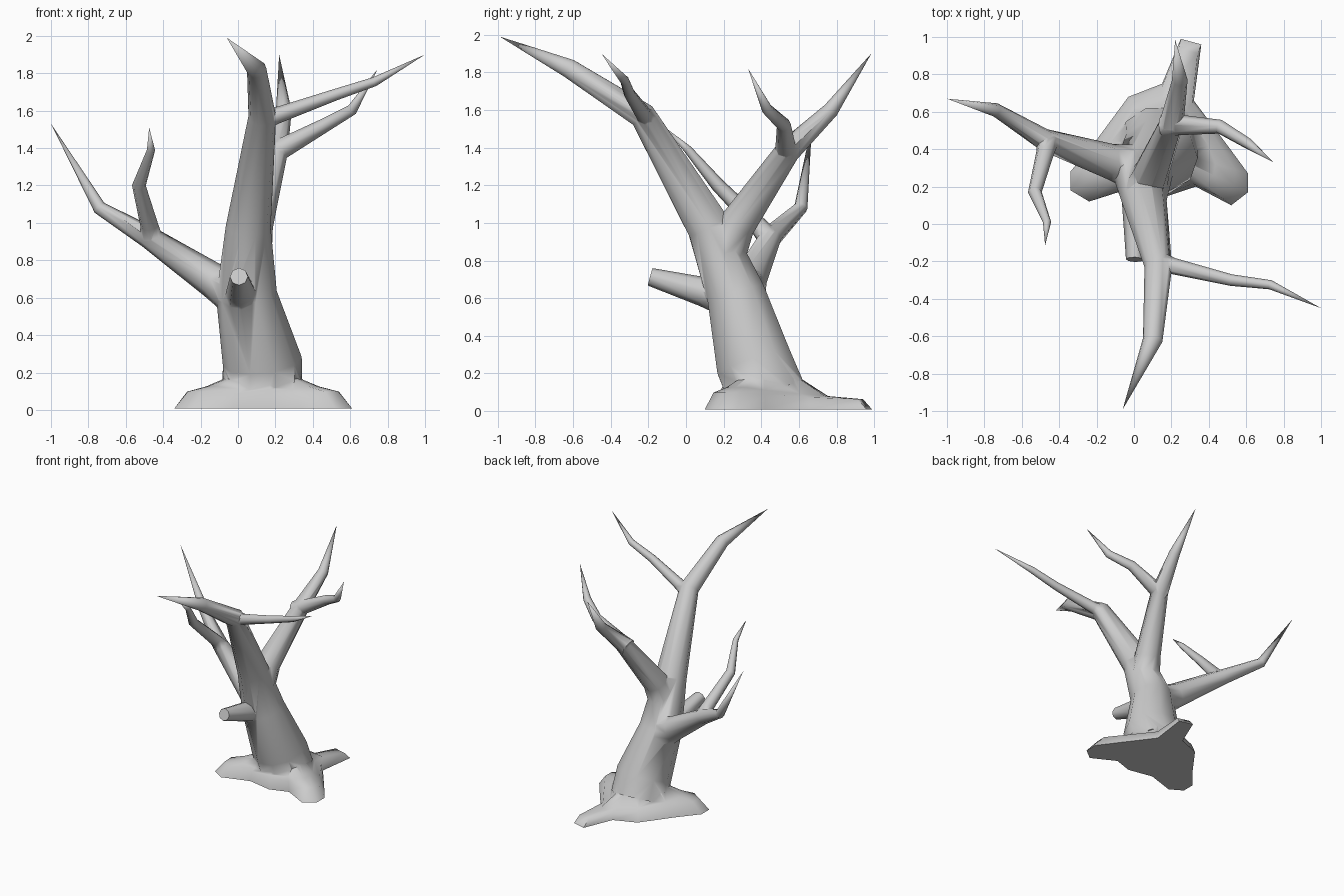
import bpy, math
from mathutils import Vector

if "Cube" in bpy.data.objects:
    bpy.data.objects.remove(bpy.data.objects["Cube"])


def make_object(name, verts, faces):
    mesh = bpy.data.meshes.new(name)
    mesh.from_pydata(verts, [], faces)
    mesh.update()
    obj = bpy.data.objects.new(name, mesh)
    bpy.context.collection.objects.link(obj)
    return obj


def limb(name, path, sides=8):
    """Closed tapered tube through (x, y, z, radius); radius 0 is a point."""
    pts = [Vector(p[:3]) for p in path]
    verts, faces = [], [tuple(reversed(range(sides)))]
    ref = None
    for i, p in enumerate(pts):
        r, base = path[i][3], (i - 1) * sides
        if r == 0:
            verts.append(p)
            faces += [(base + k, base + (k + 1) % sides, i * sides) for k in range(sides)]
            return make_object(name, verts, faces)
        t = Vector()
        if i > 0:
            t += (p - pts[i - 1]).normalized()
        if i < len(pts) - 1:
            t += (pts[i + 1] - p).normalized()
        t.normalize()
        if ref is None:
            ref = Vector((1, 0, 0)) if abs(t.x) < 0.7 else Vector((0, 1, 0))
        ref = u = (ref - t * ref.dot(t)).normalized()   # carry the frame along
        v = t.cross(u)
        for k in range(sides):
            a = 2 * math.pi * k / sides
            verts.append(p + r * (math.cos(a) * u + math.sin(a) * v))
        if i > 0:
            faces += [(base + k, base + (k + 1) % sides,
                       base + sides + (k + 1) % sides, base + sides + k)
                      for k in range(sides)]
    faces.append(tuple(range((len(pts) - 1) * sides, len(pts) * sides)))
    return make_object(name, verts, faces)


# Trunk leaning forward and running out into the front bough
tree = limb("tree", [(0.13, 0.43, 0.09, 0.215), (0.13, 0.36, 0.26, 0.212),
                     (0.045, 0.265, 0.62, 0.163), (0.055, 0.12, 0.98, 0.12),
                     (0.13, -0.23, 1.57, 0.074), (0.10, -0.62, 1.82, 0.053),
                     (-0.06, -0.99, 1.99, 0)], sides=10)

# Boughs, each with its side branch, and the broken front stub
parts = [
    limb("back_bough", [(0.06, 0.19, 0.80, 0.12), (0.09, 0.27, 0.99, 0.098),
                        (0.20, 0.54, 1.38, 0.066), (0.245, 0.77, 1.6, 0.042),
                        (0.22, 0.985, 1.9, 0)]),
    limb("back_side_branch", [(0.16, 0.53, 1.36, 0.065), (0.24, 0.53, 1.40, 0.055),
                              (0.46, 0.52, 1.52, 0.038),
                              (0.61, 0.43, 1.605, 0.03), (0.745, 0.33, 1.82, 0)]),
    limb("left_bough", [(0.05, 0.29, 0.585, 0.135), (-0.13, 0.335, 0.69, 0.095),
                        (-0.48, 0.45, 0.925, 0.06), (-0.74, 0.61, 1.08, 0.037),
                        (-1.0, 0.67, 1.53, 0)]),
    limb("left_side_branch", [(-0.46, 0.44, 0.92, 0.058), (-0.475, 0.38, 0.99, 0.048),
                              (-0.53, 0.17, 1.2, 0.037),
                              (-0.465, 0.01, 1.39, 0.022), (-0.475, -0.115, 1.51, 0)]),
    limb("front_side_branch", [(0.13, -0.2, 1.55, 0.055), (0.21, -0.225, 1.575, 0.044),
                               (0.52, -0.30, 1.685, 0.031), (0.73, -0.325, 1.755, 0.025),
                               (1.0, -0.45, 1.9, 0)]),
    limb("front_stub", [(0.02, 0.24, 0.585, 0.095), (0.015, 0.09, 0.635, 0.078),
                        (0.005, -0.19, 0.713, 0.048)]),
]

# Root flare: ground outline (x, y, shoulder height) blended up into the trunk
outline = [(0.61, 0.27, .09), (0.50, 0.42, .08), (0.32, 0.66, .065), (0.36, 0.96, .055),
           (0.25, 0.99, .055), (0.15, 0.75, .06), (-0.03, 0.68, .07), (-0.20, 0.45, .08),
           (-0.34, 0.28, .09), (-0.34, 0.18, .09), (-0.24, 0.12, .09), (-0.02, 0.19, .08),
           (0.18, 0.15, .08), (0.33, 0.20, .08), (0.52, 0.10, .09), (0.61, 0.17, .09)]
centre = Vector((0.13, 0.41))
n = len(outline)
verts, faces = [], [tuple(reversed(range(n)))]
for t, lift in ((0, 0), (0.25, 1), (0.62, 1.3), (1, 0)):
    for x, y, h in outline:
        p = Vector((x, y))
        s = 0.13 if t == 0.25 and h < 0.07 else t      # back root stays longer
        p = p.lerp(centre + (p - centre).normalized() * 0.205, s)
        verts.append((p.x, p.y, 0.17 if t == 1 else 0.008 + h * lift))
for j in range(0, 3 * n, n):
    faces += [(j + k, j + (k + 1) % n, j + n + (k + 1) % n, j + n + k) for k in range(n)]
faces.append(tuple(range(3 * n, 4 * n)))
parts.append(make_object("root_flare", verts, faces))

# Fuse everything into one closed skin
bpy.ops.object.select_all(action='DESELECT')
bpy.context.view_layer.objects.active = tree
tree.select_set(True)
for part in parts:
    mod = tree.modifiers.new("union", 'BOOLEAN')
    mod.operation, mod.solver, mod.object = 'UNION', 'EXACT', part
    bpy.ops.object.modifier_apply(modifier=mod.name)
    bpy.data.objects.remove(part)
bpy.ops.object.shade_smooth_by_angle(angle=math.radians(75))
